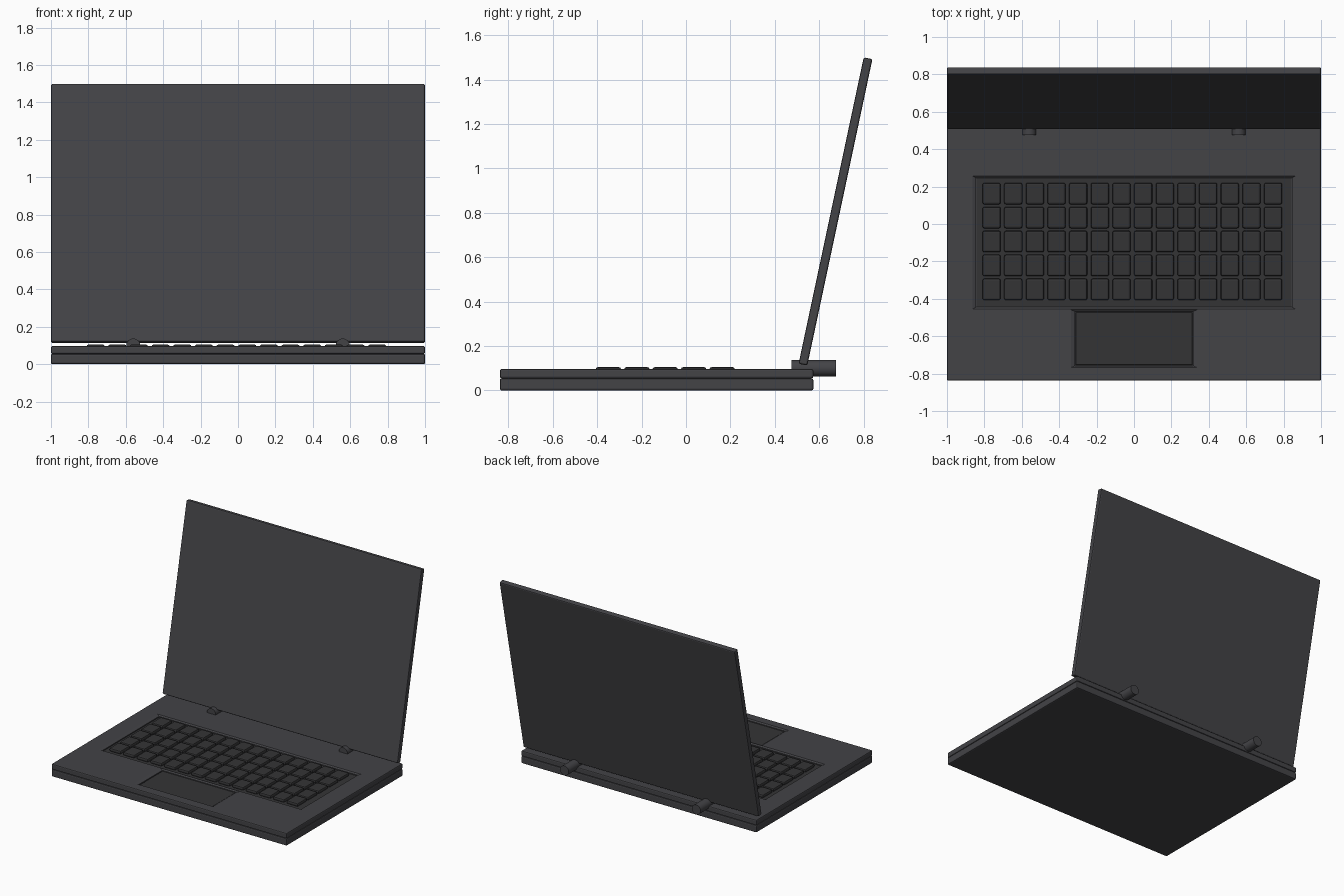
import bpy, bmesh, math

if "Cube" in bpy.data.objects:
    bpy.data.objects.remove(bpy.data.objects["Cube"])


def material(name, rgb):
    m = bpy.data.materials.new(name)
    m.diffuse_color = (*rgb, 1)
    m.use_nodes = True
    m.node_tree.nodes["Principled BSDF"].inputs["Base Color"].default_value = m.diffuse_color
    return m


SHELL = material("dark_grey", (0.056, 0.056, 0.062))
INSET = material("darker_grey", (0.034, 0.034, 0.036))


def finish(name, bm, mat=None):
    bmesh.ops.recalc_face_normals(bm, faces=bm.faces)
    me = bpy.data.meshes.new(name)
    bm.to_mesh(me)
    bm.free()
    ob = bpy.data.objects.new(name, me)
    bpy.context.collection.objects.link(ob)
    if mat:
        me.materials.append(mat)
    return ob


def box(name, lo, hi, mat, bevel=0.0, segments=2):
    """Box between two corners with rounded edges, origin at its centre."""
    bm = bmesh.new()
    bmesh.ops.create_cube(bm, size=1)
    bmesh.ops.scale(bm, verts=bm.verts, vec=[h - l for l, h in zip(lo, hi)])
    if bevel:
        bmesh.ops.bevel(bm, geom=bm.edges[:], offset=bevel, segments=segments,
                        profile=0.5, affect='EDGES')
    ob = finish(name, bm, mat)
    ob.location = [(l + h) / 2 for l, h in zip(lo, hi)]
    return ob


def recess(target, name, x, y0, y1, lip_x, lip_y, floor, top):
    """Cut a well with a sloped lip into the target."""
    bm = bmesh.new()
    rings = []
    for z, k in ((floor, 0), (top - 0.008, 0), (top, 1), (top + 0.05, 1)):
        a, b, c = x + lip_x * k, y0 - lip_y * k, y1 + lip_y * k
        rings.append([bm.verts.new((px, py, z))
                      for px, py in ((-a, b), (a, b), (a, c), (-a, c))])
    for r, s in zip(rings, rings[1:]):
        for i in range(4):
            j = (i + 1) % 4
            bm.faces.new((r[i], r[j], s[j], s[i]))
    bm.faces.new(rings[0][::-1])
    bm.faces.new(rings[-1])
    cutter = finish(name, bm, SHELL)
    cutter.hide_render = True
    cutter.hide_set(True)
    mod = target.modifiers.new(name, 'BOOLEAN')
    mod.operation = 'DIFFERENCE'
    mod.solver = 'EXACT'
    mod.object = cutter


# Base: bottom case and top deck
TOP, FLOOR = 0.097, 0.08
box("bottom_case", (-1, -0.838, 0), (1, 0.573, 0.055), SHELL, 0.008)
deck = box("top_deck", (-1, -0.838, 0.055), (1, 0.573, TOP), SHELL, 0.008)
recess(deck, "keyboard_cutter", 0.844, -0.445, 0.247, 0.02, 0.01, FLOOR, TOP)
recess(deck, "trackpad_cutter", 0.315, -0.758, -0.468, 0.023, 0.01, FLOOR, TOP)

# Panels lying in the two wells
box("keyboard_panel", (-0.843, -0.444, 0.07), (0.843, 0.246, FLOOR + 0.002), INSET)
box("trackpad", (-0.312, -0.755, 0.07), (0.312, -0.471, FLOOR + 0.006), INSET, 0.003, 1)

# Keys: 14 columns by 5 rows
key = box("keys", (-0.81, -0.407, 0.078), (-0.713, -0.292, 0.105), INSET, 0.01)
for axis, count, step in ((0, 14, 0.1158), (1, 5, 0.128)):
    arr = key.modifiers.new("repeat", 'ARRAY')
    arr.count = count
    arr.use_relative_offset = False
    arr.use_constant_offset = True
    arr.constant_offset_displace = [step if i == axis else 0 for i in range(3)]

# Screen lid leaning back
lid = box("screen_lid", (-1, -0.02, -0.705), (1, 0.02, 0.705), SHELL, 0.008)
lid.location = (0, 0.673, 0.806)
lid.rotation_euler.x = math.radians(-12)

# Hinge barrels running front to back
for side, x in (("left", -0.56), ("right", 0.56)):
    bm = bmesh.new()
    bmesh.ops.create_cone(bm, cap_ends=True, segments=32, radius1=0.037,
                          radius2=0.037, depth=0.2)
    hinge = finish(side + "_hinge", bm, SHELL)
    hinge.location = (x, 0.576, 0.1)
    hinge.rotation_euler.x = math.pi / 2
    bpy.context.view_layer.objects.active = hinge
    bpy.ops.object.select_all(action='DESELECT')
    hinge.select_set(True)
    bpy.ops.object.shade_smooth_by_angle(angle=math.radians(35))
